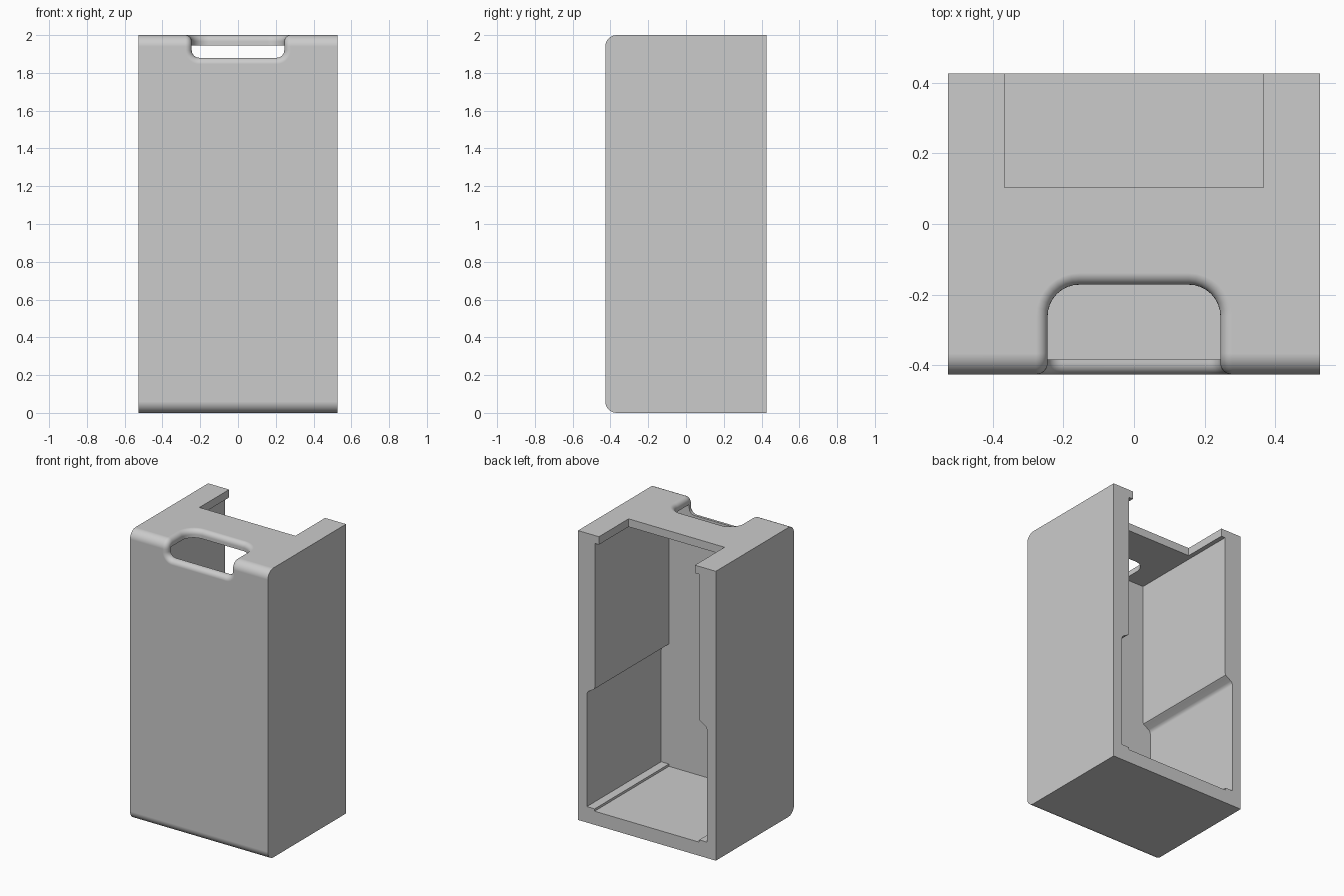
import bpy, bmesh, math
from mathutils import Vector

if "Cube" in bpy.data.objects:
    bpy.data.objects.remove(bpy.data.objects["Cube"], do_unlink=True)

W, D, H = 0.527, 0.427, 2.0      # half width, half depth, height
CEILING, FRONT_INNER = 1.945, -0.385

grey = bpy.data.materials.new("plain grey")
grey.use_nodes = True
grey.diffuse_color = (0.6, 0.6, 0.6, 1)
grey.node_tree.nodes["Principled BSDF"].inputs["Base Color"].default_value = (0.6, 0.6, 0.6, 1)


def arc(cx, cy, r, start, end, n=8):
    """Points on a circular arc, angles in degrees."""
    steps = [math.radians(start + (end - start) * i / n) for i in range(n + 1)]
    return [(cx + r * math.cos(a), cy + r * math.sin(a)) for a in steps]


def prism(name, profile, axis, low, high):
    """Extrude a closed 2D profile along one axis."""
    def place(p, t):
        return {"x": (t, *p), "y": (p[0], t, p[1]), "z": (*p, t)}[axis]
    bm = bmesh.new()
    face = bm.faces.new([bm.verts.new(place(p, low)) for p in profile])
    new = bmesh.ops.extrude_face_region(bm, geom=[face])["geom"]
    shift = Vector(place((0, 0), high - low))
    bmesh.ops.translate(bm, vec=shift, verts=[v for v in new if isinstance(v, bmesh.types.BMVert)])
    bmesh.ops.recalc_face_normals(bm, faces=bm.faces)
    mesh = bpy.data.meshes.new(name)
    bm.to_mesh(mesh)
    bm.free()
    obj = bpy.data.objects.new(name, mesh)
    bpy.context.collection.objects.link(obj)
    mesh.materials.append(grey)
    return obj


def combine(target, tool, operation):
    """Apply a boolean and discard the tool."""
    tool.hide_render = True
    mod = target.modifiers.new("cut", "BOOLEAN")
    mod.operation, mod.solver, mod.object = operation, "EXACT", tool
    bpy.context.view_layer.objects.active = target
    bpy.ops.object.modifier_apply(modifier=mod.name)
    bpy.data.objects.remove(tool, do_unlink=True)


def mirrored(half):
    """Close a right-hand half profile with its mirror image."""
    return half + [(-x, y) for x, y in reversed(half)]


# Outer shell, front edges rounded at top and bottom
R = 0.06
side = [(D, 0), (D, H)] + arc(R - D, H - R, R, 90, 180) + arc(R - D, R, R, 180, 270)
shell = prism("case_shell", side, "x", -W, W)

# Cavity open to the back, wider below a soft step, with floor ledges
cavity = mirrored([(0.4, 0.094), (0.4, 0.11), (0.459, 0.11), (0.459, 0.885),
                   (0.455, 0.9), (0.445, 0.911), (0.412, 0.93), (0.402, 0.938),
                   (0.398, 0.952), (0.398, CEILING)])
combine(shell, prism("cavity_cutter", cavity, "y", FRONT_INNER, 0.6), "DIFFERENCE")

# Square notch at the back of the top panel
notch = mirrored([(0.367, 0.103), (0.367, 0.6)])
combine(shell, prism("notch_cutter", notch, "z", 1.8, 2.2), "DIFFERENCE")

# Finger slot running over the top front edge
S, BACK, LOW, C, F = 0.245, -0.172, 1.88, 0.09, 0.04
plan = mirrored([(S, -0.6)] + arc(S - C, BACK - C, C, 0, 90))
face = mirrored(arc(S - F, LOW + F, F, -90, 0) + [(S, 2.2)])
slot = prism("slot_cutter", face, "y", -0.55, 0)
combine(slot, prism("slot_plan", plan, "z", 1.7, 2.3), "INTERSECT")
combine(shell, slot, "DIFFERENCE")

# Round the outer rim of the slot
bm = bmesh.new()
bm.from_mesh(shell.data)
bmesh.ops.remove_doubles(bm, verts=bm.verts, dist=0.0001)


def on_skin(v):
    y, z = v.co.y, v.co.z
    if y < R - D and z > H - R:
        return math.hypot(y - R + D, z - H + R) > R - 0.003
    return z > H - 0.001 or y < 0.001 - D


def on_rim(v):
    return abs(v.co.x) < S + 0.002 and v.co.y < BACK + 0.002 and v.co.z > LOW - 0.002 and on_skin(v)


rim = [e for e in bm.edges if all(on_rim(v) for v in e.verts)]
bmesh.ops.bevel(bm, geom=rim, offset=0.033, segments=6, profile=0.5,
                affect="EDGES", clamp_overlap=False)
bm.to_mesh(shell.data)
bm.free()

# Smooth the rounds and keep the flat panels flat
bpy.ops.object.select_all(action="DESELECT")
shell.select_set(True)
bpy.context.view_layer.objects.active = shell
bpy.ops.object.shade_smooth_by_angle(angle=math.radians(30))
weighted = shell.modifiers.new("flat_panels", "WEIGHTED_NORMAL")
weighted.keep_sharp = True
